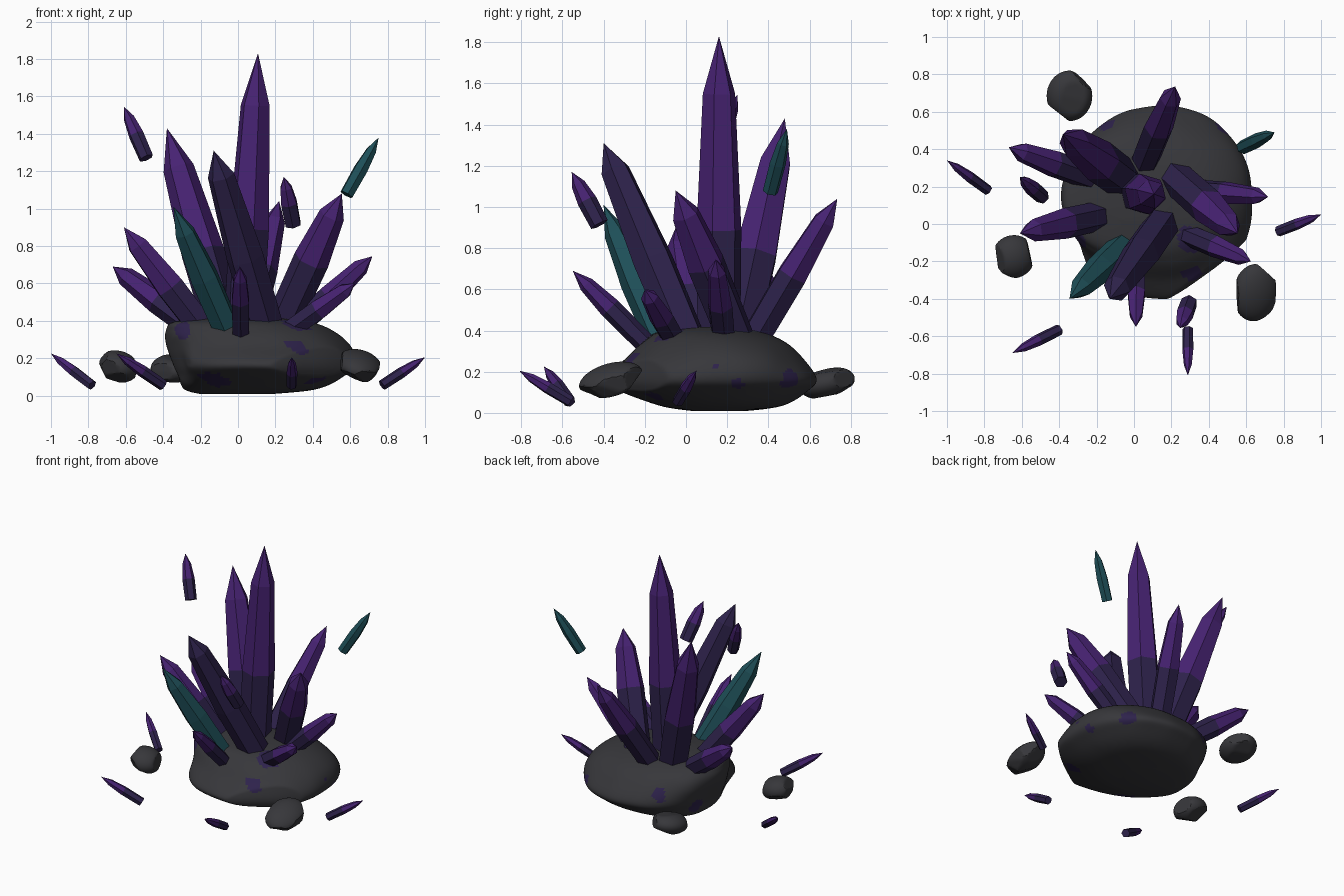
import bpy, bmesh, math, random
from mathutils import Vector, Euler, noise

if "Cube" in bpy.data.objects:
    bpy.data.objects.remove(bpy.data.objects["Cube"])

random.seed(4)


def mat(name, rgb):
    m = bpy.data.materials.new(name)
    m.diffuse_color = (*rgb, 1)
    m.use_nodes = True
    m.node_tree.nodes["Principled BSDF"].inputs["Base Color"].default_value = m.diffuse_color
    return m


ROCK = mat("charcoal rock", (0.038, 0.038, 0.043))
DARK = mat("dark violet", (0.027, 0.016, 0.071))
BRIGHT = mat("bright purple", (0.062, 0.016, 0.168))
TEAL = mat("deep teal", (0.013, 0.077, 0.096))


def make(name, bm, mats, angle=None):
    bmesh.ops.recalc_face_normals(bm, faces=bm.faces)
    me = bpy.data.meshes.new(name)
    bm.to_mesh(me)
    bm.free()
    for m in mats:
        me.materials.append(m)
    ob = bpy.data.objects.new(name, me)
    bpy.context.collection.objects.link(ob)
    if angle:
        bpy.ops.object.select_all(action='DESELECT')
        ob.select_set(True)
        bpy.context.view_layer.objects.active = ob
        bpy.ops.object.shade_smooth_by_angle(angle=math.radians(angle))
    return ob


def bridge(bm, a, b, index=0):
    n = len(a)
    for i in range(n):
        f = bm.faces.new((a[i], a[(i + 1) % n], b[(i + 1) % n], b[i]))
        f.material_index = index


# Six-sided pointed crystal: dark root, bright upper part
def crystal(name, base, tip, r, mats, embed=0.0, split=0.4, shoulder=0.8):
    base, tip = Vector(base), Vector(tip)
    axis = (tip - base).normalized()
    length = (tip - base).length
    q = axis.to_track_quat('Z', 'Y')
    turn = random.uniform(0, 1)
    bm = bmesh.new()
    rings = []
    for t, k in ((-embed / length, 0.95), (split, 1.0), (shoulder, 0.72)):
        rings.append([bm.verts.new(base + axis * (t * length) + q @ Vector(
            (r * k * math.cos(turn + i * math.pi / 3),
             r * k * math.sin(turn + i * math.pi / 3), 0))) for i in range(6)])
    bm.faces.new(rings[0][::-1])
    top = len(mats) - 1
    bridge(bm, rings[0], rings[1], 0)
    bridge(bm, rings[1], rings[2], top)
    point = bm.verts.new(tip)
    for i in range(6):
        bm.faces.new((rings[2][i], rings[2][(i + 1) % 6], point)).material_index = top
    make(name, bm, mats)


# Main rock: stacked outlines (z, x0, x1, y0, y1), smoothly interpolated
LEVELS = [
    (0.008, -0.20, 0.18, 0.04, 0.28),
    (0.035, -0.29, 0.42, -0.13, 0.47),
    (0.110, -0.32, 0.58, -0.33, 0.59),
    (0.170, -0.345, 0.63, -0.40, 0.63),
    (0.265, -0.375, 0.60, -0.29, 0.57),
    (0.345, -0.38, 0.51, -0.21, 0.48),
    (0.395, -0.34, 0.38, -0.13, 0.36),
    (0.418, -0.15, 0.18, 0.02, 0.22),
]
PATCHES = [((-0.31, -0.09, 0.36), 0.06), ((0.31, -0.25, 0.24), 0.055),
           ((0.60, 0.25, 0.15), 0.03), ((0.47, 0.50, 0.17), 0.05),
           ((0.58, 0.14, 0.23), 0.045), ((-0.16, 0.55, 0.25), 0.055),
           ((-0.13, -0.22, 0.06), 0.085), ((0.42, -0.15, 0.09), 0.05),
           ((0.30, -0.08, 0.38), 0.07), ((-0.30, 0.3, 0.12), 0.05)]
# chipped sides: horizontal direction, distance from origin
CHIPS = [(Vector((0.6, -0.8, 0)), 0.43), (Vector((-0.85, -0.53, 0)), 0.33)]
DENT = Vector((-0.36, -0.1, 0.17))


def level(t):
    i = min(int(t), len(LEVELS) - 2)
    u = t - i
    p = [LEVELS[max(0, min(len(LEVELS) - 1, i + k))] for k in (-1, 0, 1, 2)]
    return [0.5 * (2 * b + (c - a) * u + (2 * a - 5 * b + 4 * c - d) * u * u
                   + (3 * b - a - 3 * c + d) * u ** 3) for a, b, c, d in zip(*p)]


def power(v, e):
    return math.copysign(abs(v) ** e, v)


bm = bmesh.new()
rings = []
SEG, STEPS = 144, 70
for s in range(STEPS + 1):
    z, x0, x1, y0, y1 = level(s * (len(LEVELS) - 1) / STEPS)
    ring = []
    for i in range(SEG):
        a = 2 * math.pi * i / SEG
        p = Vector(((x0 + x1) / 2 + (x1 - x0) / 2 * power(math.cos(a), 0.9),
                    (y0 + y1) / 2 + (y1 - y0) / 2 * power(math.sin(a), 0.9), z))
        w = 1 + 0.025 * noise.noise(p * 5)
        p.x, p.y = (p.x - 0.13) * w + 0.13, (p.y - 0.12) * w + 0.12
        for n, d in CHIPS:
            over = p.dot(n) - d
            if over > 0:
                p -= n * over * 0.8
        pull = 0.04 * max(0, 1 - (p - DENT).length / 0.16)
        p.x += pull
        ring.append(bm.verts.new(p))
    rings.append(ring)
for a, b in zip(rings, rings[1:]):
    bridge(bm, a, b)
bm.faces.new(rings[0][::-1])
bm.faces.new(rings[-1])
# violet stains on the rock
for f in bm.faces:
    c = f.calc_center_median()
    wob = 1 + 0.6 * noise.noise(c * 18)
    if len(f.verts) == 4 and any((c - Vector(p)).length < r * wob for p, r in PATCHES):
        f.material_index = 1
make("base_rock", bm, [ROCK, DARK], 40)


# Loose boulders
def boulder(name, centre, size, rot, seed, chip):
    bm = bmesh.new()
    bmesh.ops.create_icosphere(bm, subdivisions=4, radius=1)
    rnd = random.Random(seed)
    cuts = [Vector([rnd.gauss(0, 1) for _ in range(3)]).normalized() for _ in range(7)]
    e = Euler([math.radians(d) for d in rot]).to_matrix()
    for v in bm.verts:
        p = v.co.copy()
        for n in cuts:  # flatten against a few chipped planes
            over = p.dot(n) - chip
            if over > 0:
                p -= n * over
        v.co = Vector(centre) + e @ Vector([a * b for a, b in zip(p, size)])
    make(name, bm, [ROCK], 25)


boulder("boulder_back", (-0.345, 0.685, 0.145), (0.122, 0.137, 0.075), (12, 0, 0), 1, 0.83)
boulder("boulder_left", (-0.645, -0.175, 0.155), (0.118, 0.115, 0.085), (10, 8, 30), 2, 0.76)
boulder("boulder_right", (0.65, -0.365, 0.16), (0.125, 0.16, 0.075), (16, 18, 0), 3, 0.8)

# Crystal cluster: base, tip, radius
P = [DARK, BRIGHT]
CLUSTER = [
    ("tall_crystal", (0.03, 0.16, 0.36), (0.107, 0.16, 1.83), 0.112, P, 0.36, 0.81),
    ("back_left_crystal", (-0.07, 0.25, 0.36), (-0.38, 0.48, 1.43), 0.115, P, 0.38, 0.8),
    ("front_dark_crystal", (0.15, 0.0, 0.36), (-0.13, -0.40, 1.31), 0.102, [DARK], 0.4, 0.86),
    ("teal_crystal", (-0.07, -0.13, 0.38), (-0.345, -0.40, 1.01), 0.08, [TEAL], 0.4, 0.78),
    ("right_crystal", (0.23, 0.24, 0.37), (0.555, -0.05, 1.08), 0.097, P, 0.5, 0.84),
    ("back_crystal", (0.06, 0.34, 0.37), (0.22, 0.735, 1.04), 0.08, P, 0.45, 0.84),
    ("left_crystal", (-0.20, 0.04, 0.37), (-0.61, -0.05, 0.90), 0.083, P, 0.4, 0.82),
    ("left_back_crystal", (-0.23, 0.25, 0.36), (-0.67, 0.41, 0.69), 0.073, P, 0.45, 0.84),
    ("low_right_crystal", (0.33, 0.18, 0.38), (0.718, 0.145, 0.745), 0.063, P, 0.4, 0.84),
    ("low_front_right_crystal", (0.29, -0.06, 0.36), (0.625, -0.20, 0.60), 0.06, P, 0.42, 0.84),
    ("low_front_crystal", (0.015, -0.22, 0.36), (0.01, -0.55, 0.69), 0.053, P, 0.45, 0.8),
]
for name, b, t, r, m, sp, sh in CLUSTER:
    crystal(name, b, t, r, m, 0.06, sp, sh)

# Fallen and floating shards
SHARDS = [
    ("fallen_shard_left", (-0.78, 0.18, 0.055), (-1.0, 0.34, 0.225), 0.03, P),
    ("fallen_shard_front_left", (-0.40, -0.565, 0.055), (-0.65, -0.69, 0.225), 0.032, P),
    ("fallen_shard_right", (0.77, -0.04, 0.055), (1.0, 0.05, 0.205), 0.03, P),
    ("fallen_shard_front", (0.288, -0.56, 0.055), (0.288, -0.81, 0.205), 0.03, P),
    ("floating_shard_left", (-0.49, 0.145, 1.27), (-0.61, 0.25, 1.545), 0.042, P),
    ("floating_shard_front", (0.295, -0.42, 0.915), (0.245, -0.555, 1.17), 0.048, P),
    ("floating_teal_shard", (0.58, 0.41, 1.075), (0.752, 0.49, 1.38), 0.04, [TEAL]),
]
for name, b, t, r, m in SHARDS:
    crystal(name, b, t, r, m, 0.0, 0.45, 0.77)
